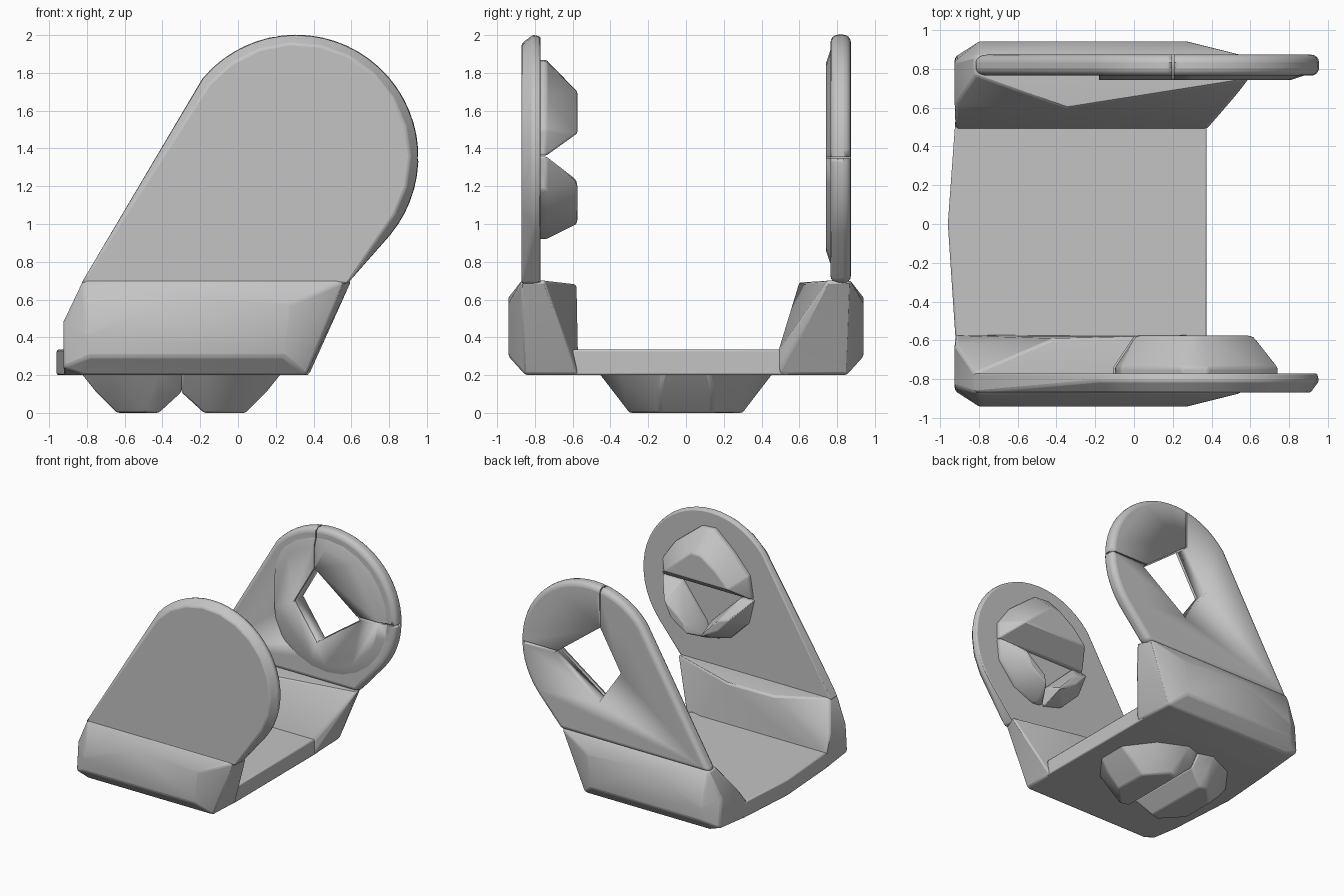
import bpy, bmesh, math

old = bpy.data.objects.get("Cube")
if old:
    bpy.data.objects.remove(old, do_unlink=True)

grey = bpy.data.materials.new("plain grey")
grey.use_nodes = True
GREY = (0.55, 0.55, 0.55, 1)
grey.diffuse_color = GREY
grey.node_tree.nodes["Principled BSDF"].inputs["Base Color"].default_value = GREY


def hull(name, points, bevel=0.015, segments=2):
    """Faceted solid wrapped around a few points."""
    bm = bmesh.new()
    for p in points:
        bm.verts.new(p)
    bmesh.ops.convex_hull(bm, input=bm.verts)
    bmesh.ops.delete(bm, geom=[v for v in bm.verts if not v.link_faces], context="VERTS")
    bmesh.ops.dissolve_limit(bm, angle_limit=0.03, verts=bm.verts, edges=bm.edges)
    bmesh.ops.recalc_face_normals(bm, faces=bm.faces)
    mesh = bpy.data.meshes.new(name)
    bm.to_mesh(mesh)
    bm.free()
    mesh.materials.append(grey)
    ob = bpy.data.objects.new(name, mesh)
    bpy.context.collection.objects.link(ob)
    if bevel:
        mod = ob.modifiers.new("soft edges", "BEVEL")
        mod.width = bevel
        mod.segments = segments
        mod.limit_method = "ANGLE"
        mod.angle_limit = math.radians(28)
    bpy.ops.object.select_all(action="DESELECT")
    ob.select_set(True)
    bpy.context.view_layer.objects.active = ob
    bpy.ops.object.shade_smooth_by_angle(angle=math.radians(32))
    return ob


def slab(name, outline, y0, y1, bevel=0.0, segments=2):
    """Solid between two copies of a convex (x, z) outline."""
    return hull(name, [(x, y, z) for x, z in outline for y in (y0, y1)], bevel, segments)


def cut(ob, cutter):
    cutter.hide_render = True
    cutter.hide_viewport = True
    mod = ob.modifiers.new("cut", "BOOLEAN")
    mod.operation = "DIFFERENCE"
    mod.solver = "EXACT"
    mod.object = cutter


CX, CZ, R = 0.308, 1.355, 0.647


def arc(radius, a0, a1, n):
    angles = [math.radians(a0 + (a1 - a0) * i / n) for i in range(n + 1)]
    return [(CX + radius * math.cos(a), CZ + radius * math.sin(a)) for a in angles]


# Base plate with a slightly bowed rear edge
edge = [(-0.92, -0.6), (0.375, -0.6), (0.375, 0.55), (-0.92, 0.55), (-0.96, 0)]
hull("base_plate", [(x, y, z) for x, y in edge for z in (0.2, 0.335)], 0.01)


# Side blocks: same outer shape, different inner faces
def side_block(name, side, inner):
    outer = [(-0.82, 0.85, 0.2), (0.36, 0.85, 0.2),
             (-0.78, 0.94, 0.3), (0.24, 0.94, 0.3), (-0.8, 0.94, 0.42),
             (-0.3, 0.94, 0.61), (0.28, 0.94, 0.58),
             (-0.82, 0.87, 0.7), (0.56, 0.87, 0.7), (0.6, 0.75, 0.7), (-0.82, 0.77, 0.7),
             (-0.925, 0.86, 0.24), (-0.925, 0.84, 0.48), (-0.925, 0.62, 0.48)]
    return hull(name, [(x, y * side, z) for x, y, z in outer + inner])


side_block("back_block", 1, [(-0.92, 0.49, 0.2), (0.375, 0.49, 0.2), (-0.92, 0.49, 0.33),
                             (0.375, 0.49, 0.33), (-0.35, 0.6, 0.69)])
side_block("front_block", -1, [(-0.92, 0.57, 0.2), (0.375, 0.57, 0.2), (-0.92, 0.575, 0.34),
                               (-0.4, 0.59, 0.68), (0.0, 0.58, 0.68)])

# Upright plates
foot = [(-0.83, 0.685), (-0.82, 0.7)]
toe = [(0.59, 0.7), (0.58, 0.685)]
hull("front_plate",
     [(x, -0.77, z) for x, z in foot + arc(R - 0.01, 140, -46, 26) + toe]
     + [(x, -0.81, z) for x, z in foot + arc(R, 140, -46, 26) + toe]
     + [(x, -0.87, z) for x, z in foot + arc(R - 0.045, 140, -46, 12) + toe], 0.01)
back = slab("back_plate", foot + arc(R, 140, -46, 30) + toe, 0.765, 0.873, 0.04, 4)

# Raised ring area on the inner face of the back plate
ring = hull("inner_ring",
            [(max(x, -0.18), 0.78, z) for x, z in arc(0.61, 0, 345, 23)]
            + [(max(x, -0.18), 0.742, z) for x, z in arc(0.5, 0, 345, 23)], 0)

# Kite-shaped window and narrow seams through the back plate
window = slab("window_cutter", [(0.2, 1.66), (0.64, 1.325), (0.21, 1.02), (0.005, 1.32)], 0.6, 1)
top_seam = slab("top_seam_cutter", [(0.197, 1.6), (0.205, 1.6), (0.205, 2.1), (0.197, 2.1)], 0.6, 1)
side_seam = slab("side_seam_cutter", [(0.6, 1.346), (1, 1.346), (1, 1.354), (0.6, 1.354)], 0.6, 1)
for plate in (back, ring):
    for cutter in (window, top_seam, side_seam):
        cut(plate, cutter)


# Three-lobed boss on the inner face of the front plate
def lobe(name, rim, crest):
    hull(name, [(x, y, z) for x, z in rim for y in (-0.79, -0.74)]
         + [(x, -0.575, z) for x, z in crest], 0.01)


lobe("boss_upper_lobe",
     [(-0.1, 1.362), (-0.07, 1.55), (0.08, 1.72), (0.25, 1.87), (0.38, 1.86),
      (0.62, 1.67), (0.74, 1.5), (0.74, 1.362)],
     [(0.01, 1.48), (0.12, 1.6), (0.27, 1.7), (0.36, 1.7), (0.61, 1.48)])
lobe("boss_left_lobe",
     [(0.74, 1.358), (0.72, 1.18), (0.57, 1.0), (0.38, 0.92), (0.3, 0.93), (0.34, 1.06), (0.56, 1.35)],
     [(0.61, 1.23), (0.55, 1.1), (0.4, 1.0), (0.42, 1.08)])
lobe("boss_right_lobe",
     [(0.28, 0.93), (0.1, 0.98), (-0.06, 1.14), (-0.11, 1.35), (0.0, 1.35), (0.28, 1.08)],
     [(0.27, 1.01), (0.1, 1.1), (0.0, 1.22), (0.1, 1.19)])

# Split foot under the base
for name, side in (("foot_right_half", -1), ("foot_left_half", 1)):
    mid = -0.3
    rim = [(0, 0.42), (0.12, 0.46), (0.36, 0.35), (0.53, 0.12)]
    belly = [(0.0, 0.34), (0.12, 0.38), (0.45, 0.14)]
    sole = [(0.12, 0.28), (0.19, 0.3), (0.34, 0.14)]
    pts = [(mid + side * x, y * s, z) for ring_pts, z in ((rim, 0.21), (belly, 0.11), (sole, 0))
           for x, y in ring_pts for s in (-1, 1)]
    hull(name, pts, 0.012)
